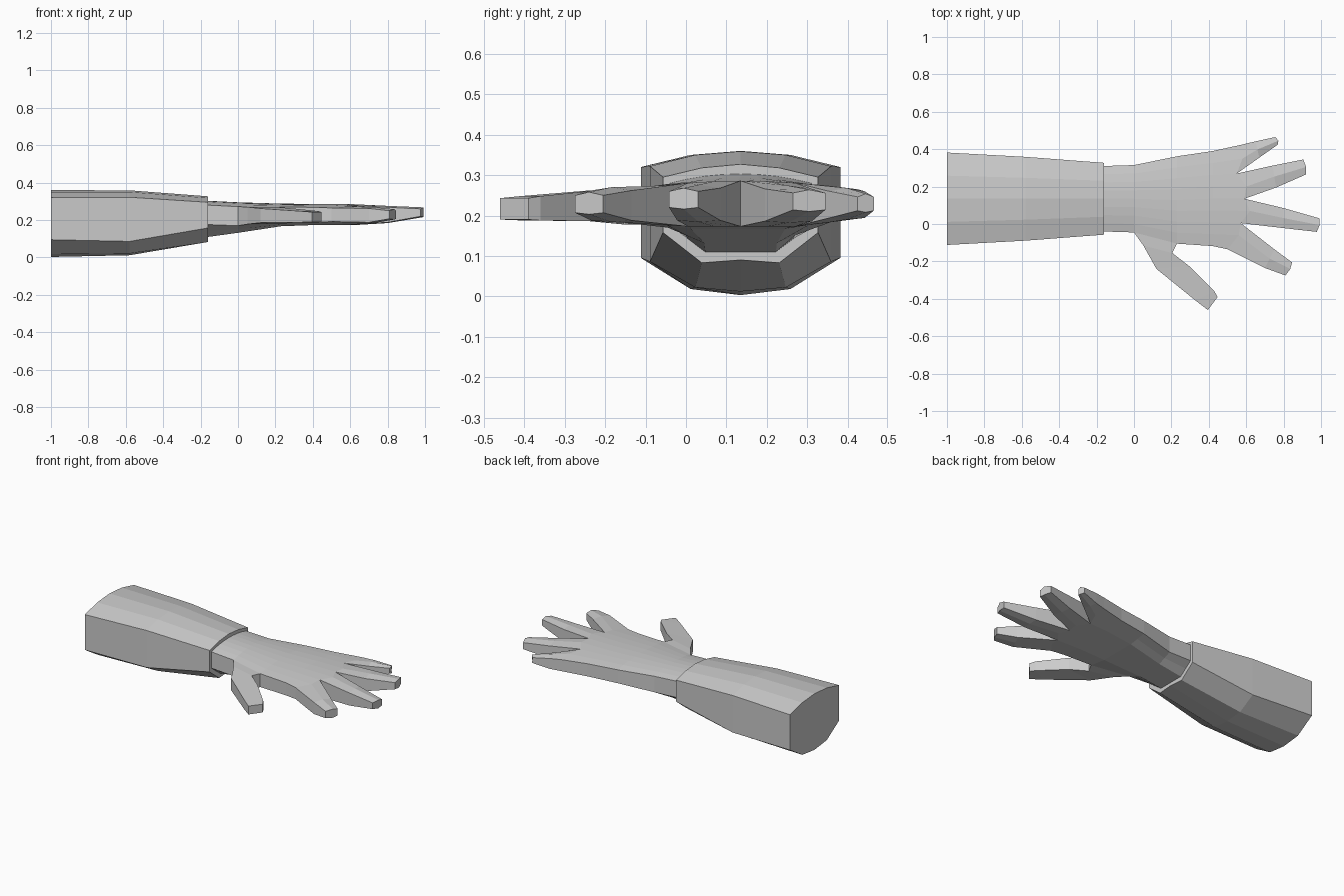
import bpy, bmesh

if "Cube" in bpy.data.objects:
    bpy.data.objects.remove(bpy.data.objects["Cube"])

skin = bpy.data.materials.new("plain grey")
skin.diffuse_color = (0.60, 0.60, 0.60, 1)
skin.use_nodes = True
skin.node_tree.nodes["Principled BSDF"].inputs["Base Color"].default_value = skin.diffuse_color


def finish(name, bm):
    bmesh.ops.recalc_face_normals(bm, faces=bm.faces[:])
    me = bpy.data.meshes.new(name)
    bm.to_mesh(me)
    bm.free()
    me.materials.append(skin)
    ob = bpy.data.objects.new(name, me)
    bpy.context.collection.objects.link(ob)
    return ob


def bridge(bm, a, b):
    for i in range(len(a)):
        j = (i + 1) % len(a)
        bm.faces.new((a[i], a[j], b[j], b[i]))


# Sleeve: x, half width, top (edge, shoulder, middle), bottom (edge, shoulder, middle)
CY = 0.135
sleeve_sections = [
    (-1.00, 0.247, (0.320, 0.350, 0.360), (0.095, 0.018, 0.003)),
    (-0.58, 0.224, (0.322, 0.350, 0.359), (0.086, 0.022, 0.012)),
    (-0.16, 0.192, (0.295, 0.318, 0.327), (0.158, 0.083, 0.090)),
    (-0.16, 0.175, (0.280, 0.297, 0.303), (0.176, 0.110, 0.112)),  # cuff rim
]
bm = bmesh.new()
rings = []
for x, w, top, bot in sleeve_sections:
    across = (-1, -0.5, 0, 0.5, 1)
    zt = top + top[1::-1]
    zb = bot + bot[1::-1]
    pts = [(x, CY + w * t, z) for t, z in zip(across, zt)]
    pts += [(x, CY + w * t, z) for t, z in zip(across[::-1], zb)]
    rings.append([bm.verts.new(p) for p in pts])
for a, b in zip(rings, rings[1:]):
    bridge(bm, a, b)
bm.faces.new(rings[0])
finish("sleeve", bm)

# Hand: palm rows of nine columns, top and bottom
bm = bmesh.new()
N = 9
ts = [-1 + 2 * i / (N - 1) for i in range(N)]


def palm_row(xy, top, bot):
    up, low = [], []
    for (x, y), t in zip(xy, ts):
        up.append(bm.verts.new((x, y, top[0] + (top[1] - top[0]) * (1 - t * t))))
        f = min(1, 2 * (1 - abs(t)))
        low.append(bm.verts.new((x, y, bot[0] + (bot[1] - bot[0]) * f)))
    return up, low


# x, low y, high y, top (edge, middle), bottom (edge, middle)
stations = [
    (-0.16, -0.040, 0.310, (0.280, 0.303), (0.176, 0.110)),
    (0.00, -0.045, 0.315, (0.272, 0.295), (0.170, 0.132)),
    (0.23, -0.105, 0.362, (0.270, 0.288), (0.185, 0.167)),
    (0.42, -0.118, 0.390, (0.268, 0.286), (0.188, 0.174)),
]
rows = []
for x, y0, y1, top, bot in stations:
    xy = [(x, y0 + (y1 - y0) * (t + 1) / 2) for t in ts]
    rows.append(palm_row(xy, top, bot))
# Knuckle row, with the webs between the fingers
knuckles = [(0.50, -0.135), (0.56, -0.06), (0.57, 0.005), (0.62, 0.07), (0.59, 0.135),
            (0.60, 0.20), (0.55, 0.27), (0.58, 0.35), (0.58, 0.425)]
rows.append(palm_row(knuckles, (0.265, 0.286), (0.192, 0.173)))

for r, (a, b) in enumerate(zip(rows, rows[1:])):
    for layer in (0, 1):
        for i in range(N - 1):
            bm.faces.new((a[layer][i], a[layer][i + 1], b[layer][i + 1], b[layer][i]))
    for i in (0, N - 1):
        if not (i == 0 and r == 1):     # the thumb grows from this opening
            bm.faces.new((a[0][i], b[0][i], b[1][i], a[1][i]))


def digit(up, low, sections):
    """Extend an opening through sections of (start, end, top z, bottom z)."""
    ring = up + low[::-1]
    n = len(up)
    for k, (p, q, zt, zb) in enumerate(sections):
        pts = []
        for i in range(n):
            t = i / (n - 1)
            ridge = 0.008 if 0 < i < n - 1 else 0
            push = ridge if k == len(sections) - 1 else 0
            pts.append((p[0] + (q[0] - p[0]) * t + push, p[1] + (q[1] - p[1]) * t, ridge))
        new = [bm.verts.new((x, y, zt + r)) for x, y, r in pts]
        new += [bm.verts.new((x, y, zb - r * 0.5)) for x, y, r in pts[::-1]]
        bridge(bm, ring, new)
        ring = new
    bm.faces.new(ring)


# Four fingers
fingers = [
    [((0.70, -0.235), (0.75, -0.135), 0.262, 0.188), ((0.81, -0.275), (0.845, -0.205), 0.250, 0.207)],
    [((0.80, -0.022), (0.80, 0.085), 0.268, 0.188), ((0.977, -0.042), (0.992, 0.030), 0.260, 0.220)],
    [((0.76, 0.195), (0.74, 0.312), 0.266, 0.186), ((0.92, 0.265), (0.905, 0.345), 0.256, 0.214)],
    [((0.67, 0.355), (0.65, 0.442), 0.260, 0.194), ((0.77, 0.425), (0.757, 0.465), 0.246, 0.212)],
]
for k, sections in enumerate(fingers):
    s = slice(2 * k, 2 * k + 3)
    digit(rows[-1][0][s], rows[-1][1][s], sections)

# Thumb
digit([rows[1][0][0], rows[2][0][0]], [rows[1][1][0], rows[2][1][0]], [
    ((0.05, -0.115), (0.205, -0.155), 0.270, 0.178),
    ((0.12, -0.24), (0.295, -0.225), 0.262, 0.186),
    ((0.33, -0.41), (0.43, -0.36), 0.248, 0.188),
    ((0.395, -0.46), (0.447, -0.39), 0.243, 0.190),
])
finish("hand", bm)
